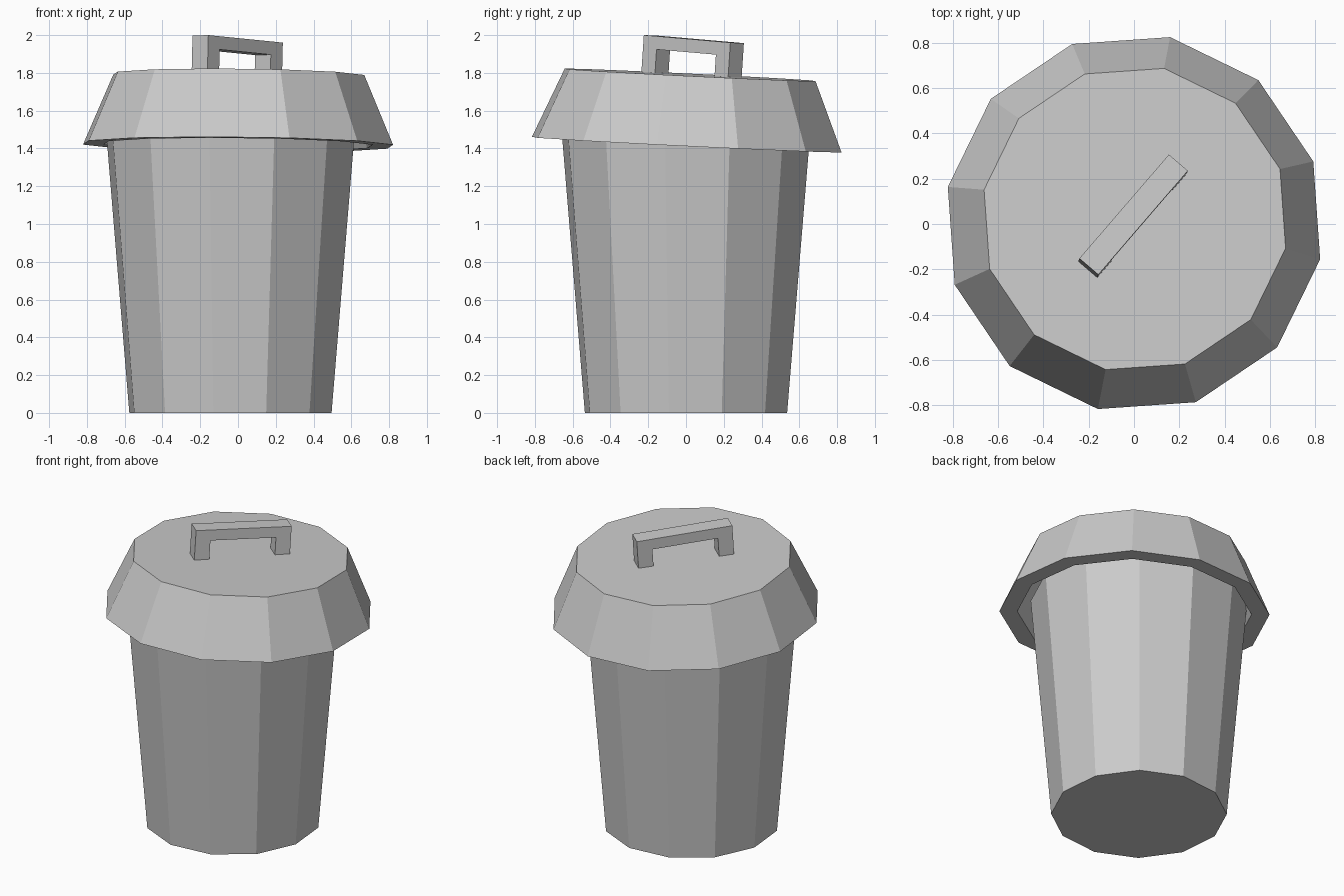
import bpy, bmesh
from math import cos, sin, radians

if "Cube" in bpy.data.objects:
    bpy.data.objects.remove(bpy.data.objects["Cube"])

SIDES = 12


def make_object(name, bm, loc=(0, 0, 0), rot=(0, 0, 0)):
    bmesh.ops.recalc_face_normals(bm, faces=bm.faces)
    mesh = bpy.data.meshes.new(name)
    bm.to_mesh(mesh)
    bm.free()
    obj = bpy.data.objects.new(name, mesh)
    bpy.context.collection.objects.link(obj)
    obj.location, obj.rotation_euler = loc, rot
    return obj


def lathe(name, profile, phase, loc, rot=(0, 0, 0)):
    """Twelve-sided turned shape; first and last rings are capped."""
    bm = bmesh.new()
    angles = [radians(phase + 360 * i / SIDES) for i in range(SIDES)]
    rings = [[bm.verts.new((r * cos(a), r * sin(a), z)) for a in angles]
             for r, z in profile]
    for low, high in zip(rings, rings[1:]):
        for i in range(SIDES):
            j = (i + 1) % SIDES
            bm.faces.new((low[i], low[j], high[j], high[i]))
    bm.faces.new(rings[0])
    bm.faces.new(rings[-1])
    return make_object(name, bm, loc, rot)


# Tapered hollow bin, slightly off centre under the lid
lathe("bin_body", [(0.543, 0), (0.67, 1.52), (0.61, 1.52), (0.49, 0.06)],
      -9.6, (-0.04, 0, 0))

# Hollow lid with a thick flat rim, resting at a slight tilt
lid = lathe("lid", [(0.677, 0.37), (0.836, 0), (0.725, 0), (0.60, 0.28)],
            -11, (0, 0.004, 1.42), (-0.049, 0.01, 0))

# Arched handle: U profile extruded across its width
half, leg, top, bar, width = 0.303, 0.095, 0.19, 0.07, 0.11
outline = [(-half, -0.03), (-half, top), (half, top), (half, -0.03),
           (half - leg, -0.03), (half - leg, top - bar),
           (leg - half, top - bar), (leg - half, -0.03)]
bm = bmesh.new()
face = bm.faces.new([bm.verts.new((x, -width / 2, z)) for x, z in outline])
ext = bmesh.ops.extrude_face_region(bm, geom=[face])
bmesh.ops.translate(bm, vec=(0, width, 0),
                    verts=[v for v in ext["geom"] if isinstance(v, bmesh.types.BMVert)])
handle = make_object("lid_handle", bm, (-0.01, 0.007, 0.37),
                     (0, 0.022, radians(49.3)))
handle.parent = lid
